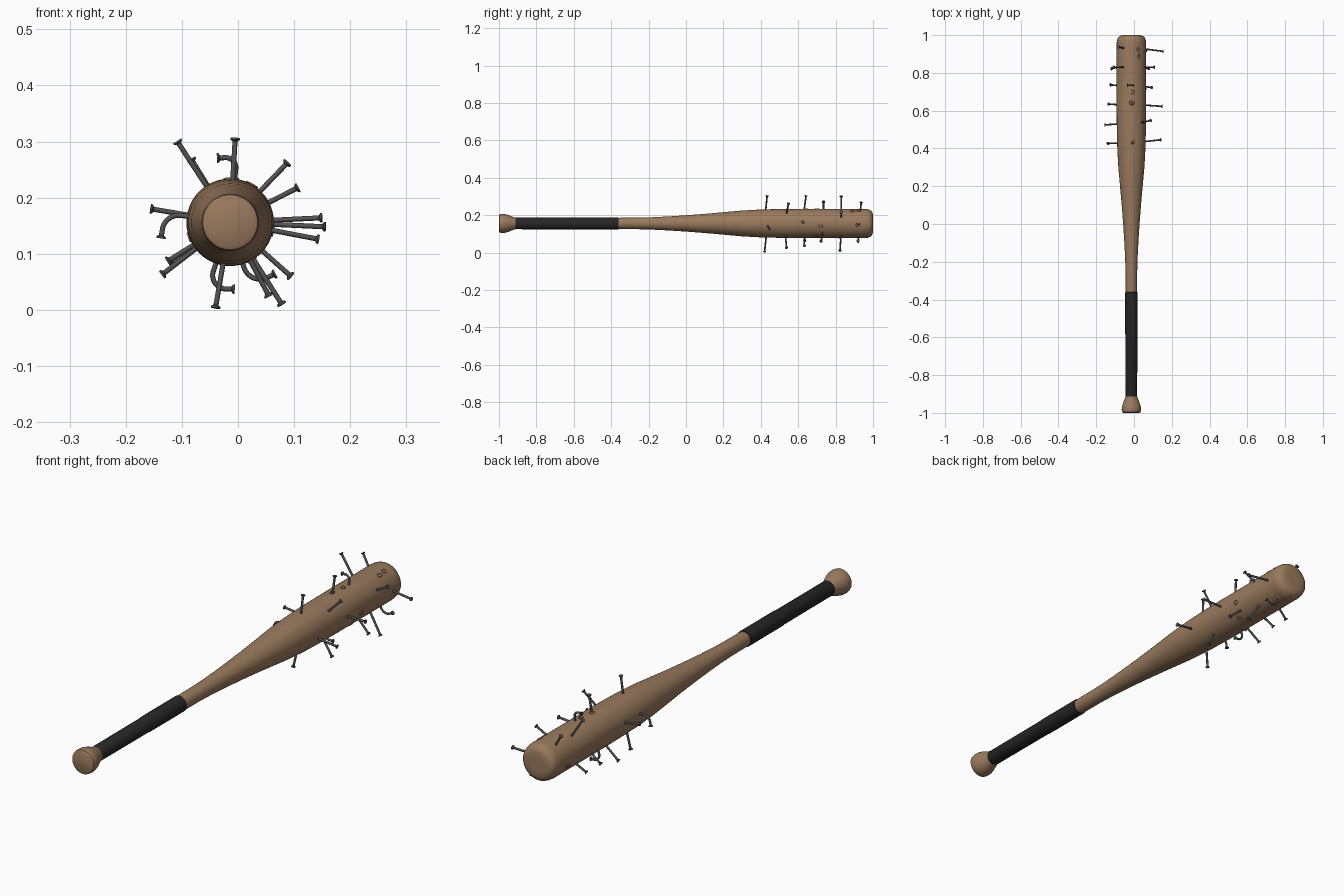
import bpy, bmesh, math
from mathutils import Vector

if "Cube" in bpy.data.objects:
    bpy.data.objects.remove(bpy.data.objects["Cube"])

CX, CZ = -0.014, 0.156   # bat axis runs along y


def material(name, rgb):
    m = bpy.data.materials.new(name)
    m.diffuse_color = (*rgb, 1)
    m.use_nodes = True
    m.node_tree.nodes["Principled BSDF"].inputs["Base Color"].default_value = m.diffuse_color
    return m


WOOD = material("wood brown", (0.32, 0.195, 0.11))
GRIP = material("grip black", (0.02, 0.02, 0.021))
STEEL = material("nail steel", (0.085, 0.085, 0.088))


def finish(name, bm, mat, angle=40):
    bmesh.ops.recalc_face_normals(bm, faces=bm.faces)
    me = bpy.data.meshes.new(name)
    bm.to_mesh(me)
    bm.free()
    me.materials.append(mat)
    ob = bpy.data.objects.new(name, me)
    bpy.context.collection.objects.link(ob)
    bpy.ops.object.select_all(action='DESELECT')
    ob.select_set(True)
    bpy.context.view_layer.objects.active = ob
    bpy.ops.object.shade_smooth_by_angle(angle=math.radians(angle))
    return ob


def lathe(name, profile, mat, n=48):
    """Spin (radius, y) points round the bat axis, capping both ends."""
    bm = bmesh.new()
    rings = []
    for r, y in profile:
        rings.append([bm.verts.new((CX + r * math.cos(2 * math.pi * i / n), y,
                                    CZ + r * math.sin(2 * math.pi * i / n))) for i in range(n)])
    for a, b in zip(rings, rings[1:]):
        for i in range(n):
            j = (i + 1) % n
            bm.faces.new((a[i], a[j], b[j], b[i]))
    bm.faces.new(rings[0])
    bm.faces.new(rings[-1])
    return finish(name, bm, mat)


def tube(bm, pts, radii, n=10):
    """Sweep a round section along a path, one radius per point."""
    rings = []
    for k, p in enumerate(pts):
        d = (pts[min(k + 1, len(pts) - 1)] - pts[max(k - 1, 0)]).normalized()
        u = d.cross(Vector((0, 1, 0.013))).normalized()
        v = d.cross(u)
        rings.append([bm.verts.new(p + radii[k] * (u * math.cos(2 * math.pi * i / n)
                                                   + v * math.sin(2 * math.pi * i / n))) for i in range(n)])
    for a, b in zip(rings, rings[1:]):
        for i in range(n):
            j = (i + 1) % n
            bm.faces.new((a[i], a[j], b[j], b[i]))
    bm.faces.new(rings[0])
    bm.faces.new(rings[-1])


def nail(name, path):
    """Shaft along the path with a flat head at its end."""
    bm = bmesh.new()
    tube(bm, path, [0.0045] * len(path))
    d = (path[-1] - path[-2]).normalized()
    tip = path[-1]
    tube(bm, [tip - d * 0.005, tip - d * 0.002, tip + d * 0.001], [0.0045, 0.0085, 0.0085], 12)
    finish(name, bm, STEEL)


# Wooden body: handle, taper and rounded barrel
lathe("bat_body", [(0.029, -0.95), (0.029, -0.37), (0.0305, -0.35), (0.031, -0.25), (0.033, -0.18),
                   (0.037, -0.1), (0.0435, 0.0), (0.051, 0.1), (0.06, 0.2), (0.069, 0.3), (0.0745, 0.4),
                   (0.077, 0.5), (0.078, 0.6), (0.078, 0.955), (0.0765, 0.972), (0.072, 0.985),
                   (0.064, 0.994), (0.05, 0.999), (0.03, 1.0)], WOOD)
# Knob
lathe("knob", [(0.043, -1.0), (0.049, -0.996), (0.051, -0.985), (0.0505, -0.97), (0.046, -0.953),
               (0.039, -0.935), (0.034, -0.922), (0.031, -0.912)], WOOD)
# Wrapped grip
lathe("grip", [(0.029, -0.93), (0.031, -0.925), (0.0315, -0.585), (0.033, -0.58), (0.033, -0.362),
               (0.030, -0.36)], GRIP)

# Straight nails: head x, head z, base y, head y
straight = [
    (0.155, 0.148, 0.928, 0.914), (0.107, 0.218, 0.83, 0.83), (0.094, 0.06, 0.732, 0.722),
    (0.149, 0.164, 0.63, 0.623), (0.088, 0.262, 0.535, 0.548), (0.143, 0.126, 0.435, 0.446),
    (-0.005, 0.305, 0.425, 0.434), (-0.005, 0.305, 0.63, 0.642), (-0.108, 0.300, 0.83, 0.83),
    (-0.083, 0.268, 0.93, 0.937), (-0.155, 0.18, 0.53, 0.525), (-0.135, 0.063, 0.63, 0.635),
    (-0.125, 0.087, 0.73, 0.737), (-0.12, 0.082, 0.835, 0.822), (-0.04, 0.004, 0.43, 0.42),
    (0.055, 0.025, 0.53, 0.538), (0.078, 0.01, 0.83, 0.823),
]
for i, (x, z, y0, y1) in enumerate(straight):
    d = Vector((x - CX, 0, z - CZ)).normalized()
    nail(f"nail_{i + 1}", [Vector((CX, y0, CZ)) + d * 0.06, Vector((x, y1, z))])

# Bent nails: base angle, bend direction, y, rise before the bend, bend radius, total turn
bent = [
    (84, 1, 0.735, 0.02, 0.018, 105),
    (172, 1, 0.427, 0.012, 0.03, 95),
    (251, 1, 0.633, 0.016, 0.024, 115),
    (287, 1, 0.92, 0.008, 0.03, 105),
]
for i, (ang, s, y, rise, r, turn) in enumerate(bent):
    a = math.radians(ang)
    d = Vector((math.cos(a), 0, math.sin(a)))
    side = Vector((-math.sin(a), 0, math.cos(a))) * s
    p0 = Vector((CX, y, CZ)) + d * (0.076 + rise)
    path = [p0 - d * (rise + 0.02), p0]
    for k in range(1, 9):
        t = math.radians(turn) * k / 8
        path.append(p0 + d * r * math.sin(t) + side * r * (1 - math.cos(t)))
    path.append(path[-1] + (path[-1] - path[-2]).normalized() * 0.012)
    nail(f"bent_nail_{i + 1}", path)

# Raised splinter rims round old nail holes: angle, y
for i, (ang, y) in enumerate([(62, 0.925), (58, 0.89), (85, 0.70), (92, 0.64), (-12, 0.72), (200, 0.9), (300, 0.7)]):
    a = math.radians(ang)
    d = Vector((math.cos(a), 0, math.sin(a)))
    e = Vector((-math.sin(a), 0, math.cos(a)))
    bm = bmesh.new()
    c = Vector((CX, y, CZ)) + d * 0.0775
    rings = []
    for k in range(16):
        t = 2 * math.pi * k / 16
        o = e * math.cos(t) * 0.7 + Vector((0, math.sin(t), 0))
        rings.append([bm.verts.new(c + o * (0.011 + 0.0025 * math.cos(q)) + d * 0.0025 * math.sin(q))
                      for q in [2 * math.pi * j / 6 for j in range(6)]])
    for k in range(16):
        p, q = rings[k], rings[(k + 1) % 16]
        for j in range(6):
            bm.faces.new((p[j], p[(j + 1) % 6], q[(j + 1) % 6], q[j]))
    finish(f"hole_rim_{i + 1}", bm, WOOD, 80)
